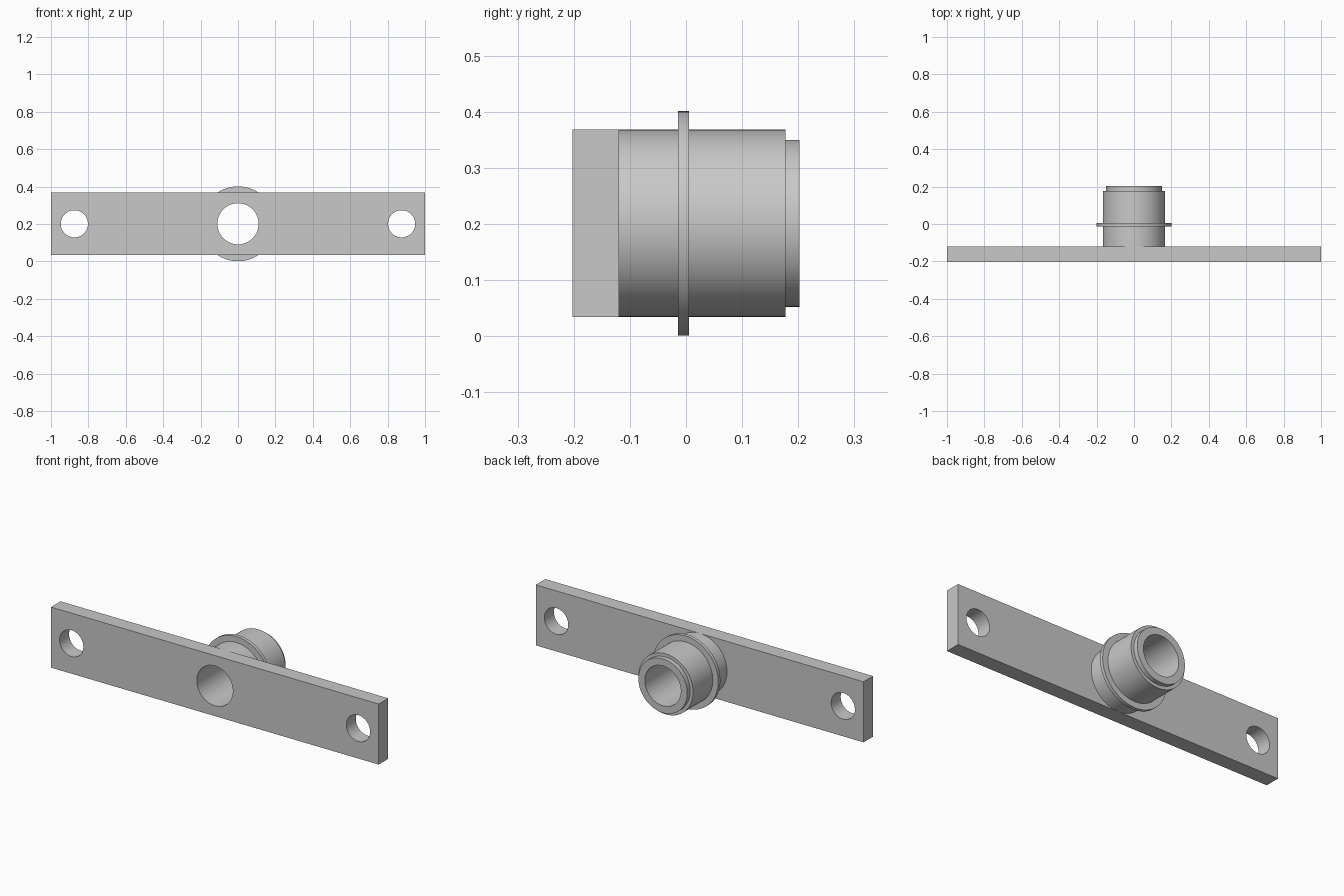
import bpy, bmesh, math
from mathutils import Matrix, Vector

cube = bpy.data.objects.get("Cube")
if cube:
    bpy.data.objects.remove(cube, do_unlink=True)

AXIS_Z = 0.201
BAR_FRONT, BAR_BACK = -0.202, -0.119
BORE = 0.11
SEGMENTS = 96

# Single plain metal colour
metal = bpy.data.materials.new("grey metal")
metal.use_nodes = True
GREY = (0.58, 0.58, 0.58, 1)
metal.diffuse_color = GREY
metal.node_tree.nodes["Principled BSDF"].inputs["Base Color"].default_value = GREY


def make_object(name, bm):
    bmesh.ops.recalc_face_normals(bm, faces=bm.faces)
    mesh = bpy.data.meshes.new(name)
    bm.to_mesh(mesh)
    bm.free()
    mesh.materials.append(metal)
    obj = bpy.data.objects.new(name, mesh)
    bpy.context.collection.objects.link(obj)
    return obj


def activate(obj):
    bpy.ops.object.select_all(action='DESELECT')
    obj.select_set(True)
    bpy.context.view_layer.objects.active = obj


def smooth(obj):
    activate(obj)
    bpy.ops.object.shade_smooth_by_angle(angle=math.radians(30))


# Flat mounting bar
bm = bmesh.new()
middle = Vector((0, (BAR_FRONT + BAR_BACK) / 2, AXIS_Z))
bmesh.ops.create_cube(bm, size=1, matrix=Matrix.Translation(middle)
                      @ Matrix.Diagonal((2, BAR_BACK - BAR_FRONT, 0.334, 1)))
bar = make_object("mounting_bar", bm)

# Central bore and the two bolt holes
bm = bmesh.new()
for x, radius in ((0, BORE), (-0.875, 0.0725), (0.875, 0.0725)):
    bmesh.ops.create_cone(bm, cap_ends=True, segments=SEGMENTS, radius1=radius,
                          radius2=radius, depth=0.3,
                          matrix=Matrix.Translation(middle + Vector((x, 0, 0)))
                          @ Matrix.Rotation(math.pi / 2, 4, 'X'))
cutter = make_object("hole_cutter", bm)
cutter.hide_render = True
cut = bar.modifiers.new("holes", 'BOOLEAN')
cut.operation = 'DIFFERENCE'
cut.solver = 'EXACT'
cut.object = cutter
activate(bar)
bpy.ops.object.modifier_apply(modifier=cut.name)
bpy.data.objects.remove(cutter, do_unlink=True)
smooth(bar)

# Hollow spigot with thin collar and stepped end, as (radius, y) profile
profile = [(0.167, BAR_BACK), (0.167, -0.014), (0.2, -0.014), (0.2, 0.005),
           (0.167, 0.005), (0.167, 0.177), (0.149, 0.177), (0.149, 0.202),
           (BORE, 0.202), (BORE, BAR_BACK)]
bm = bmesh.new()
verts = [bm.verts.new((r, y, AXIS_Z)) for r, y in profile]
edges = [bm.edges.new(pair) for pair in zip(verts, verts[1:])]
bmesh.ops.spin(bm, geom=verts + edges, cent=(0, 0, AXIS_Z), axis=(0, 1, 0),
               angle=2 * math.pi, steps=SEGMENTS, use_merge=True)
bmesh.ops.remove_doubles(bm, verts=bm.verts, dist=0.0001)
smooth(make_object("collared_spigot", bm))
